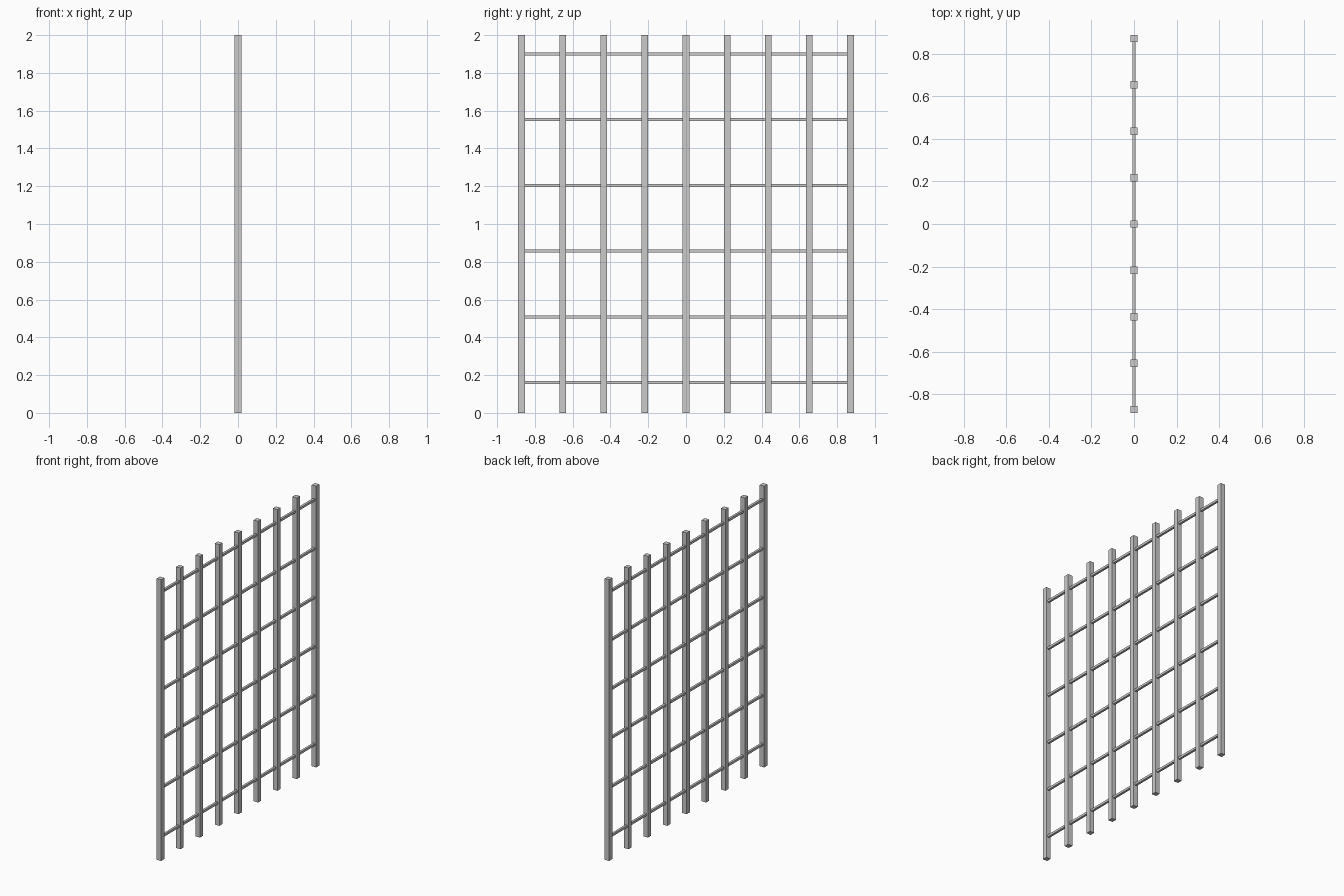
import bpy

if "Cube" in bpy.data.objects:
    bpy.data.objects.remove(bpy.data.objects["Cube"])

POST_W = 0.035      # square upright bars
ROD_W = 0.016       # thin cross rods
HALF_SPAN = 0.871   # centre of the outermost bars


def box(name, size, loc):
    bpy.ops.mesh.primitive_cube_add(size=1, location=loc)
    obj = bpy.context.object
    obj.name = name
    obj.scale = size
    bpy.ops.object.transform_apply(location=False, rotation=False, scale=True)
    return obj


# Nine evenly spaced upright bars
for i in range(9):
    y = -HALF_SPAN + i * HALF_SPAN / 4
    box(f"upright_bar_{i + 1}", (POST_W, POST_W, 2.0), (0, y, 1.0))

# Six cross rods running through the uprights
for i in range(6):
    z = 0.16 + i * 0.348
    box(f"cross_rod_{i + 1}", (ROD_W, 2 * HALF_SPAN, ROD_W), (0, 0, z))
